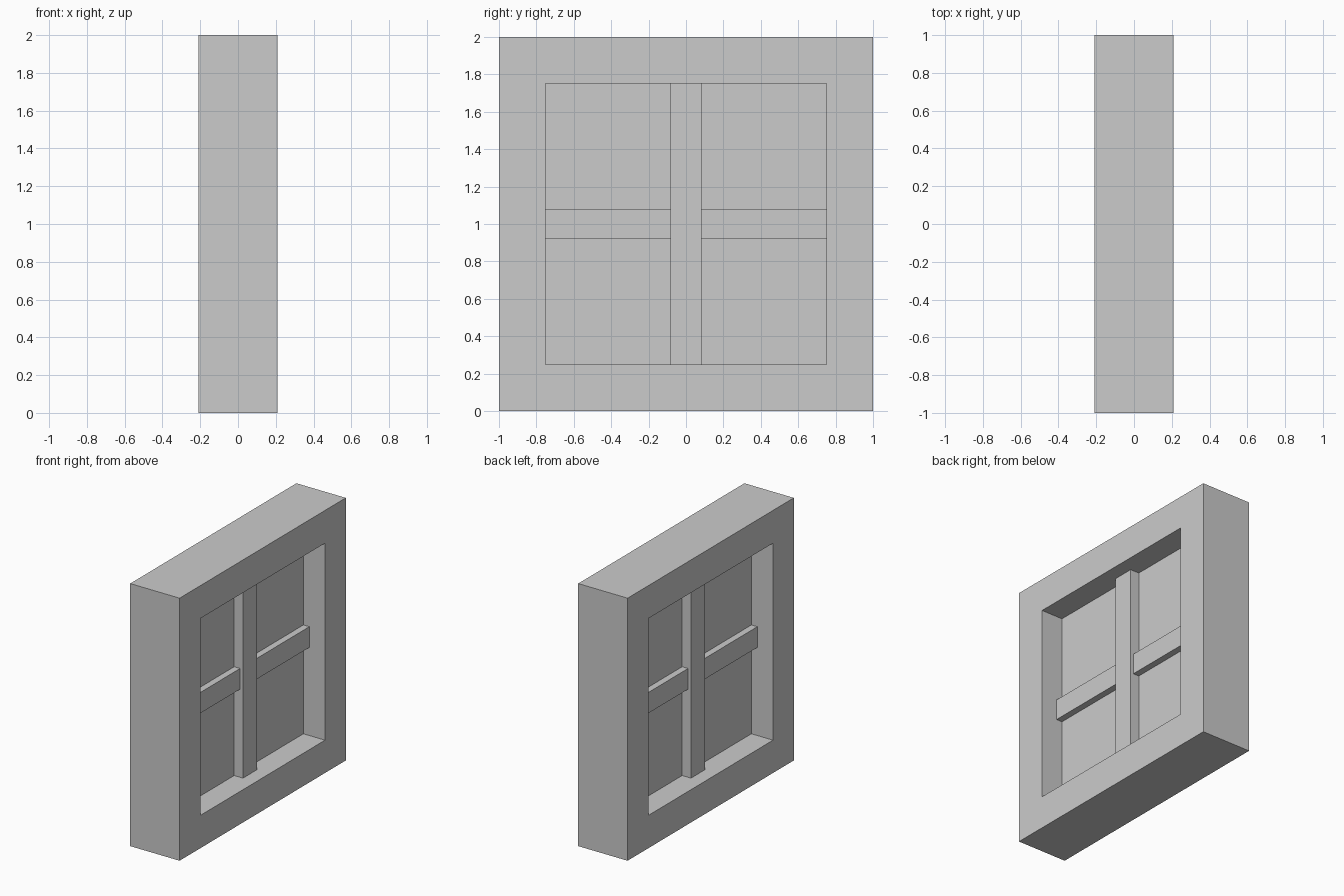
import bpy, bmesh
from math import pi
from mathutils import Matrix, Vector

if "Cube" in bpy.data.objects:
    bpy.data.objects.remove(bpy.data.objects["Cube"])

DEPTH = 0.208          # half thickness of the frame
OUTER, INNER = 1.0, 0.75
CENTRE = Vector((0, 0, 1))


def add_object(name, bm):
    bmesh.ops.recalc_face_normals(bm, faces=bm.faces[:])
    mesh = bpy.data.meshes.new(name)
    bm.to_mesh(mesh)
    bm.free()
    obj = bpy.data.objects.new(name, mesh)
    bpy.context.collection.objects.link(obj)
    return obj


def box(name, half_size):
    bm = bmesh.new()
    bmesh.ops.create_cube(bm, size=2)
    bmesh.ops.scale(bm, vec=half_size, verts=bm.verts[:])
    bmesh.ops.translate(bm, vec=CENTRE, verts=bm.verts[:])
    return add_object(name, bm)


# Frame: one mitred board turned around the window centre four times
bm = bmesh.new()
for i in range(4):
    turn = Matrix.Translation(CENTRE) @ Matrix.Rotation(i * pi / 2, 4, 'X')
    front, back = ([bm.verts.new(turn @ Vector((x, y, z))) for y, z in
                    ((-OUTER, OUTER), (OUTER, OUTER), (INNER, INNER), (-INNER, INNER))]
                   for x in (DEPTH, -DEPTH))
    bm.faces.new(front)
    bm.faces.new(back)
    for a, b in ((0, 1), (2, 3)):
        bm.faces.new((front[a], front[b], back[b], back[a]))
bmesh.ops.remove_doubles(bm, verts=bm.verts[:], dist=1e-4)
add_object("window_frame", bm)

# Pane and glazing bars, showing equally on both sides
box("window_pane", (0.026, INNER, INNER))
box("vertical_bar", (0.1, 0.083, INNER))
box("horizontal_bar", (0.076, INNER, 0.079))
